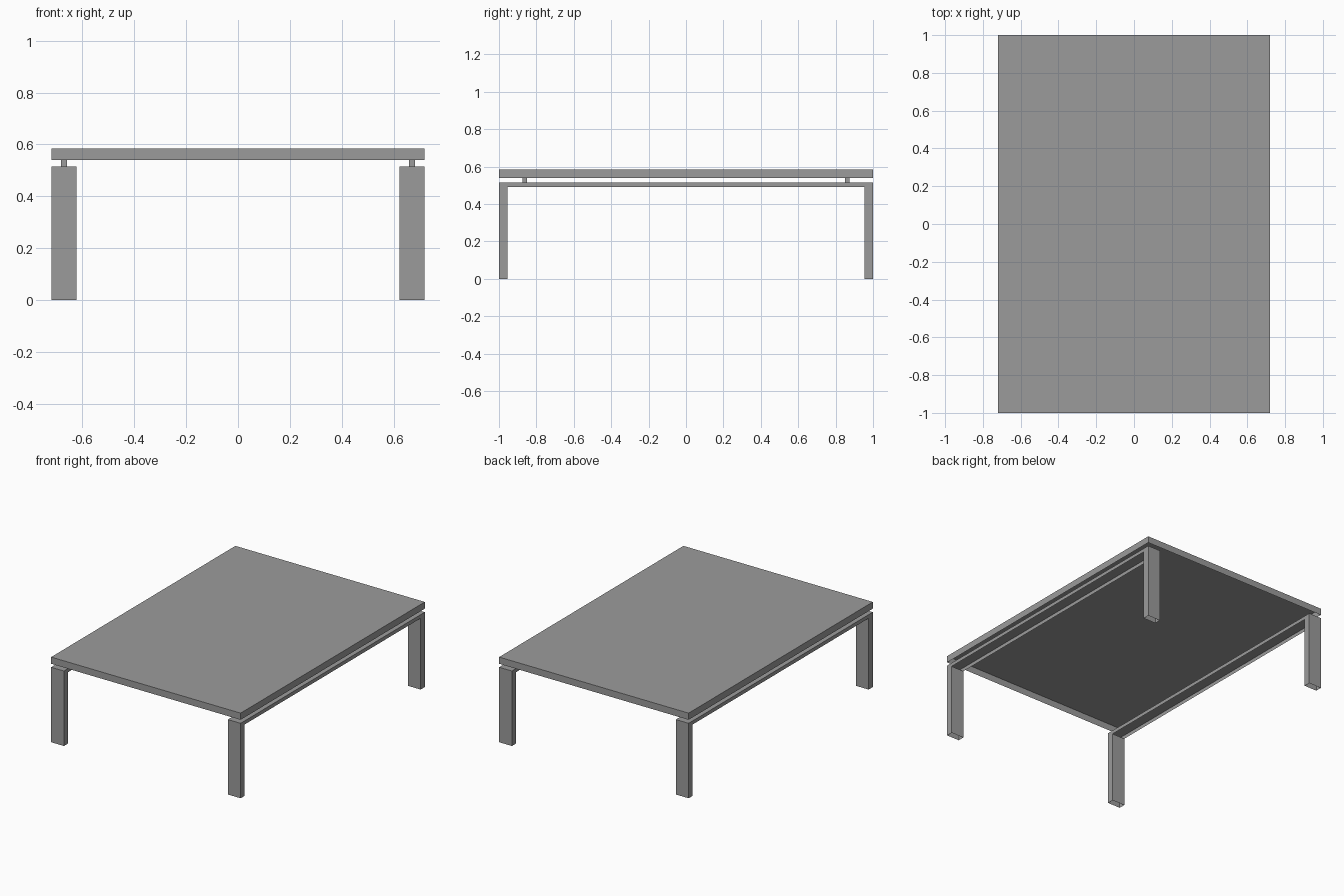
import bpy
import bmesh
from mathutils import Vector

cube = bpy.data.objects.get("Cube")
if cube:
    bpy.data.objects.remove(cube)

GREY = (0.33, 0.33, 0.33, 1)
mat = bpy.data.materials.new("mid grey")
mat.use_nodes = True
mat.diffuse_color = GREY
mat.node_tree.nodes["Principled BSDF"].inputs["Base Color"].default_value = GREY

HALF_W, HALF_L = 0.72, 1.0
LEG_W, LEG_T = 0.097, 0.045
BEAM_Z, FRAME_Z, SLAB_Z, TOP_Z = 0.49, 0.515, 0.539, 0.585


def shell(name, profile, x0, x1):
    """Extrude a (y, z) profile along x, leaving the undersides open."""
    bm = bmesh.new()
    face = bm.faces.new([bm.verts.new((x0, y, z)) for y, z in profile])
    ext = bmesh.ops.extrude_face_region(bm, geom=[face], use_keep_orig=True)
    verts = [g for g in ext["geom"] if isinstance(g, bmesh.types.BMVert)]
    bmesh.ops.translate(bm, verts=verts, vec=Vector((x1 - x0, 0, 0)))
    bmesh.ops.recalc_face_normals(bm, faces=bm.faces)
    bm.normal_update()
    under = [f for f in bm.faces if f.normal.z < -0.5]
    bmesh.ops.delete(bm, geom=under, context="FACES")
    mesh = bpy.data.meshes.new(name)
    bm.to_mesh(mesh)
    bm.free()
    mesh.materials.append(mat)
    obj = bpy.data.objects.new(name, mesh)
    bpy.context.collection.objects.link(obj)


def block(y0, y1, z0, z1):
    return [(y0, z0), (y1, z0), (y1, z1), (y0, z1)]


# Table top
shell("table_top", block(-HALF_L, HALF_L, SLAB_Z, TOP_Z), -HALF_W, HALF_W)

# Side frames: two legs joined by a thin rail
inner = HALF_L - LEG_T
half = [(HALF_L, FRAME_Z), (HALF_L, 0), (inner, 0), (inner, BEAM_Z)]
arch = half + [(-y, z) for y, z in reversed(half)]
for side, s in (("left", 1), ("right", -1)):
    x0, x1 = sorted((s * (HALF_W - LEG_W), s * HALF_W))
    shell(side + "_leg_frame", arch, x0, x1)
    # Spacers that lift the top off the frame
    cx = s * (HALF_W - LEG_W / 2)
    for end, e in (("front", -1), ("back", 1)):
        cy = e * 0.862
        shell(f"{end}_{side}_spacer",
              block(cy - 0.012, cy + 0.012, FRAME_Z, SLAB_Z),
              cx - 0.012, cx + 0.012)
